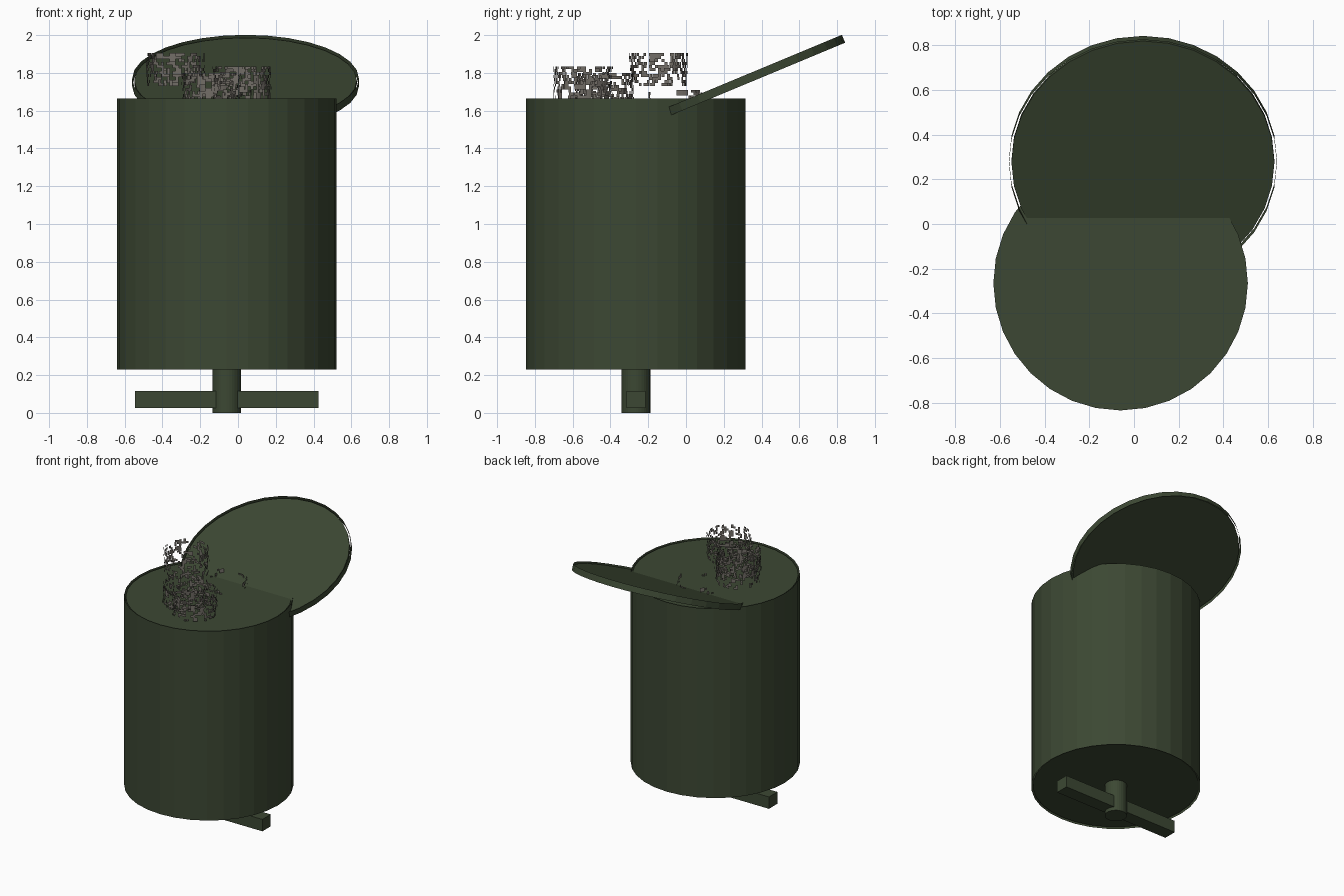
import bpy, bmesh, math, random
from mathutils import Vector, noise

random.seed(4)
cube = bpy.data.objects.get("Cube")
if cube:
    bpy.data.objects.remove(cube)


def material(name, rgb):
    m = bpy.data.materials.new(name)
    m.use_nodes = True
    m.diffuse_color = (*rgb, 1)
    m.node_tree.nodes["Principled BSDF"].inputs["Base Color"].default_value = (*rgb, 1)
    return m


GREEN = material("dark green", (0.045, 0.064, 0.033))
GREY = material("litter grey", (0.17, 0.155, 0.135))


def finish(name, bm, mat, loc=(0, 0, 0), tilt=0):
    mesh = bpy.data.meshes.new(name)
    bm.to_mesh(mesh)
    bm.free()
    mesh.materials.append(mat)
    ob = bpy.data.objects.new(name, mesh)
    ob.location = loc
    ob.rotation_euler.x = tilt
    bpy.context.collection.objects.link(ob)
    return ob


def cylinder(name, radius, height, loc, tilt=0, capped=True):
    bm = bmesh.new()
    bmesh.ops.create_cone(bm, cap_ends=capped, segments=32, radius1=radius,
                          radius2=radius, depth=height)
    return finish(name, bm, GREEN, loc, tilt)


def drum(name, radius, height, loc, recess, tilt=0):
    # open outer skin around a slightly smaller closed core
    cylinder(name + "_skin", radius, height, loc, tilt, capped=False)
    cylinder(name + "_core", radius - 0.011, height - 2 * recess, loc, tilt)


def litter_ring(name, x, y, z0, z1, start=0, end=360, level=0.05):
    # broken scraps left on an upright ring
    bm = bmesh.new()
    step = 6
    rows = max(2, round((z1 - z0) / 0.016))
    dz = (z1 - z0) / rows
    seed = Vector((x, y, z0)) * 50
    for a in range(start, end, step):
        for row in range(rows):
            z = z0 + row * dz
            mid = math.radians(a)
            spot = Vector((math.cos(mid) * 5, math.sin(mid) * 5, z * 32))
            if noise.noise(spot + seed) + random.uniform(-0.3, 0.3) < level:
                continue
            r = 0.153 + random.uniform(-0.005, 0.005)
            corners = []
            for da, h in ((0, 0), (step, 0), (step, dz), (0, dz)):
                t = math.radians(a + da)
                corners.append(bm.verts.new((r * math.cos(t), r * math.sin(t), z + h)))
            bm.faces.new(corners)
    finish(name, bm, GREY, (x, y, 0))


# bin body and open lid
CX, CY = -0.06, -0.265
drum("bin_body", 0.581, 1.435, (CX, CY, 0.9475), 0.009)
drum("lid", 0.6, 0.045, (0.04, 0.28, 1.75), 0.012, math.radians(22.6))

# stand: post and crossbar
cylinder("post", 0.076, 0.26, (CX, CY, 0.13))
bm = bmesh.new()
bmesh.ops.create_cube(bm, size=1)
bmesh.ops.scale(bm, verts=bm.verts, vec=(0.97, 0.1, 0.09))
finish("crossbar", bm, GREEN, (CX, CY, 0.072))

# litter scraps on top
litter_ring("litter_back_right", -0.33, -0.147, 1.73, 1.905, level=0.08)
litter_ring("litter_middle", -0.14, -0.43, 1.655, 1.80)
litter_ring("litter_front", 0.02, -0.545, 1.665, 1.835)
litter_ring("litter_back", -0.08, -0.05, 1.65, 1.71, 0, 160)
litter_ring("litter_loose_scraps", -0.08, -0.05, 1.65, 1.70, 245, 300, level=0.2)
